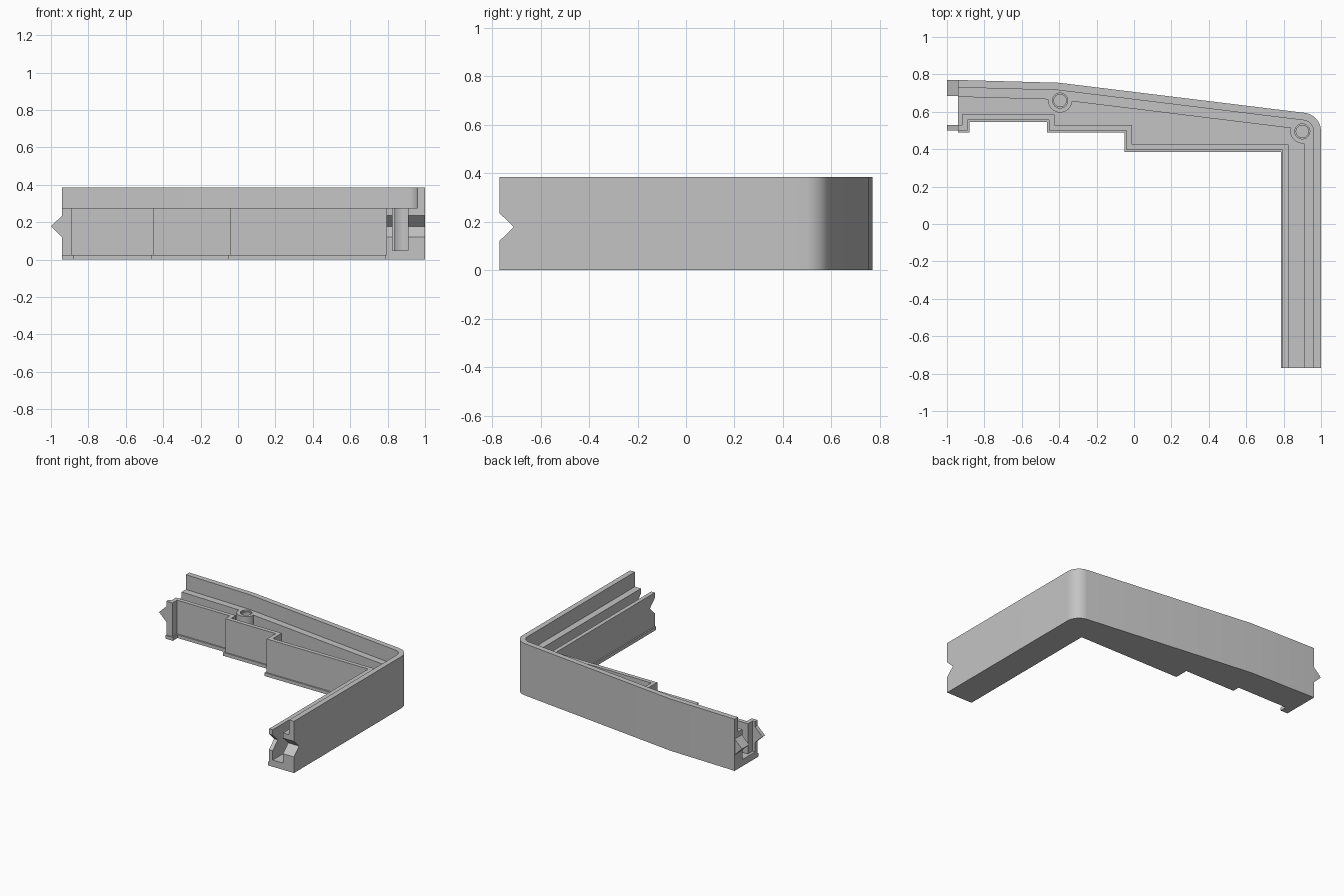
import bpy, bmesh, math
from mathutils import Vector

cube = bpy.data.objects.get("Cube")
if cube:
    bpy.data.objects.remove(cube, do_unlink=True)

grey = bpy.data.materials.new("plain grey")
grey.use_nodes = True
colour = (0.55, 0.55, 0.55, 1)
grey.diffuse_color = colour
grey.node_tree.nodes["Principled BSDF"].inputs["Base Color"].default_value = colour

# Heights shared by the whole channel
LIP, FLOOR, SHELF, TOP = 0.025, 0.05, 0.275, 0.385
END_X, END_Y = -0.94, -0.77
NOTCH_Z, NOTCH_H, NOTCH_D = 0.178, 0.058, 0.06


def prism(name, points, low, high, axis="z"):
    """Extrude a flat outline along z or y."""
    place = (lambda a, b, h: (a, b, h)) if axis == "z" else (lambda a, b, h: (a, h, b))
    bm = bmesh.new()
    face = bm.faces.new([bm.verts.new(place(p[0], p[1], low)) for p in points])
    new = bmesh.ops.extrude_face_region(bm, geom=[face])["geom"]
    shift = Vector(place(0, 0, high - low))
    bmesh.ops.translate(bm, vec=shift, verts=[v for v in new if isinstance(v, bmesh.types.BMVert)])
    bmesh.ops.recalc_face_normals(bm, faces=bm.faces)
    mesh = bpy.data.meshes.new(name)
    bm.to_mesh(mesh)
    bm.free()
    mesh.materials.append(grey)
    obj = bpy.data.objects.new(name, mesh)
    bpy.context.collection.objects.link(obj)
    return obj


def disc(centre, radius, count=40):
    return [(centre[0] + radius * math.cos(math.tau * i / count),
             centre[1] + radius * math.sin(math.tau * i / count)) for i in range(count)]


def offset(path, dist):
    """Mitred parallel path; positive distance moves to the left of travel."""
    pts = [Vector(p) for p in path]
    dirs = [(b - a).normalized() for a, b in zip(pts, pts[1:])]
    norms = [Vector((-d.y, d.x)) for d in dirs]
    result = []
    for i, p in enumerate(pts):
        n0, n1 = norms[max(i - 1, 0)], norms[min(i, len(norms) - 1)]
        result.append(p + (n0 + n1) * dist / (1 + n0.dot(n1)))
    return result


def extend(path, by=0.15):
    """Run both ends past the body, for cutters."""
    pts = [Vector(p) for p in path]
    pts[0] += (pts[0] - pts[1]).normalized() * by
    pts[-1] += (pts[-1] - pts[-2]).normalized() * by
    return pts


def combine(target, tool, operation):
    """Apply a boolean and discard the tool."""
    tool.hide_render = True
    mod = target.modifiers.new("cut", "BOOLEAN")
    mod.operation, mod.object, mod.solver = operation, tool, "EXACT"
    bpy.context.view_layer.update()
    graph = bpy.context.evaluated_depsgraph_get()
    mesh = bpy.data.meshes.new_from_object(target.evaluated_get(graph))
    target.modifiers.clear()
    target.data = mesh
    bpy.data.objects.remove(tool, do_unlink=True)


# Outer edge with a rounded corner, and stepped inner edge
corner, radius, steps = Vector((0.9, 0.495)), 0.1, 14
start = math.radians(82.8)
arc = [corner + radius * Vector((math.cos(start * (1 - i / steps)), math.sin(start * (1 - i / steps))))
       for i in range(steps + 1)]
outer = [(END_X, 0.77), (-0.4, 0.755)] + arc + [(1, END_Y)]
inner = [(END_X, 0.49), (-0.88, 0.49), (-0.88, 0.545), (-0.465, 0.545), (-0.465, 0.49),
         (-0.05, 0.49), (-0.05, 0.385), (0.785, 0.385), (0.785, END_Y)]
long_outer, long_inner = extend(outer), extend(inner)


def band(first, second):
    return list(first) + list(reversed(second))


# Solid body, then hollow it out
frame = prism("channel_frame", band(outer, inner), 0, TOP)
beyond = offset(long_inner, -0.05)
cuts = [
    ("lip_cutter", band(offset(long_inner, 0.01), beyond), LIP),
    ("shelf_cutter", band(offset(long_outer, -0.04), beyond), SHELF),
    ("pocket_cutter", band(offset(long_outer, -0.09), offset(long_inner, 0.04)), FLOOR),
]
for name, outline, low in cuts:
    combine(frame, prism(name, outline, low, TOP + 0.1), "DIFFERENCE")

# Screw posts with blind, counterbored holes
for centre in ((-0.395, 0.66), corner):
    combine(frame, prism("screw_post", disc(centre, 0.064), FLOOR - 0.02, SHELF), "UNION")
    combine(frame, prism("hole_cutter", disc(centre, 0.033), FLOOR, SHELF + 0.02), "DIFFERENCE")
    combine(frame, prism("rim_cutter", disc(centre, 0.04), SHELF - 0.01, SHELF + 0.02), "DIFFERENCE")

# V notch across the front end of the leg
notch = prism("notch_cutter", [(0, 0), (1, 0), (1, 1)], 0, 1)
bm = bmesh.new()
section = [(END_Y - NOTCH_D, -2 * NOTCH_H), (END_Y + NOTCH_D, 0), (END_Y - NOTCH_D, 2 * NOTCH_H)]
face = bm.faces.new([bm.verts.new((0.7, y, NOTCH_Z + z)) for y, z in section])
ext = bmesh.ops.extrude_face_region(bm, geom=[face])["geom"]
bmesh.ops.translate(bm, vec=(0.4, 0, 0), verts=[v for v in ext if isinstance(v, bmesh.types.BMVert)])
bmesh.ops.recalc_face_normals(bm, faces=bm.faces)
bm.to_mesh(notch.data)
bm.free()
combine(frame, notch, "DIFFERENCE")

# Matching pointed tongues on the side end
low, high, root = NOTCH_Z - NOTCH_H, NOTCH_Z + NOTCH_H, END_X + 0.01
tongue = [(root, low), (END_X, low), (END_X - NOTCH_D, NOTCH_Z), (END_X, high), (root, high)]
for y0, y1 in ((0.685, 0.769), (0.5, 0.53)):
    combine(frame, prism("tongue", tongue, y0, y1, "y"), "UNION")

# Smooth the rounded corner and posts
bpy.ops.object.select_all(action="DESELECT")
frame.select_set(True)
bpy.context.view_layer.objects.active = frame
bpy.ops.object.shade_smooth_by_angle(angle=math.radians(25))
